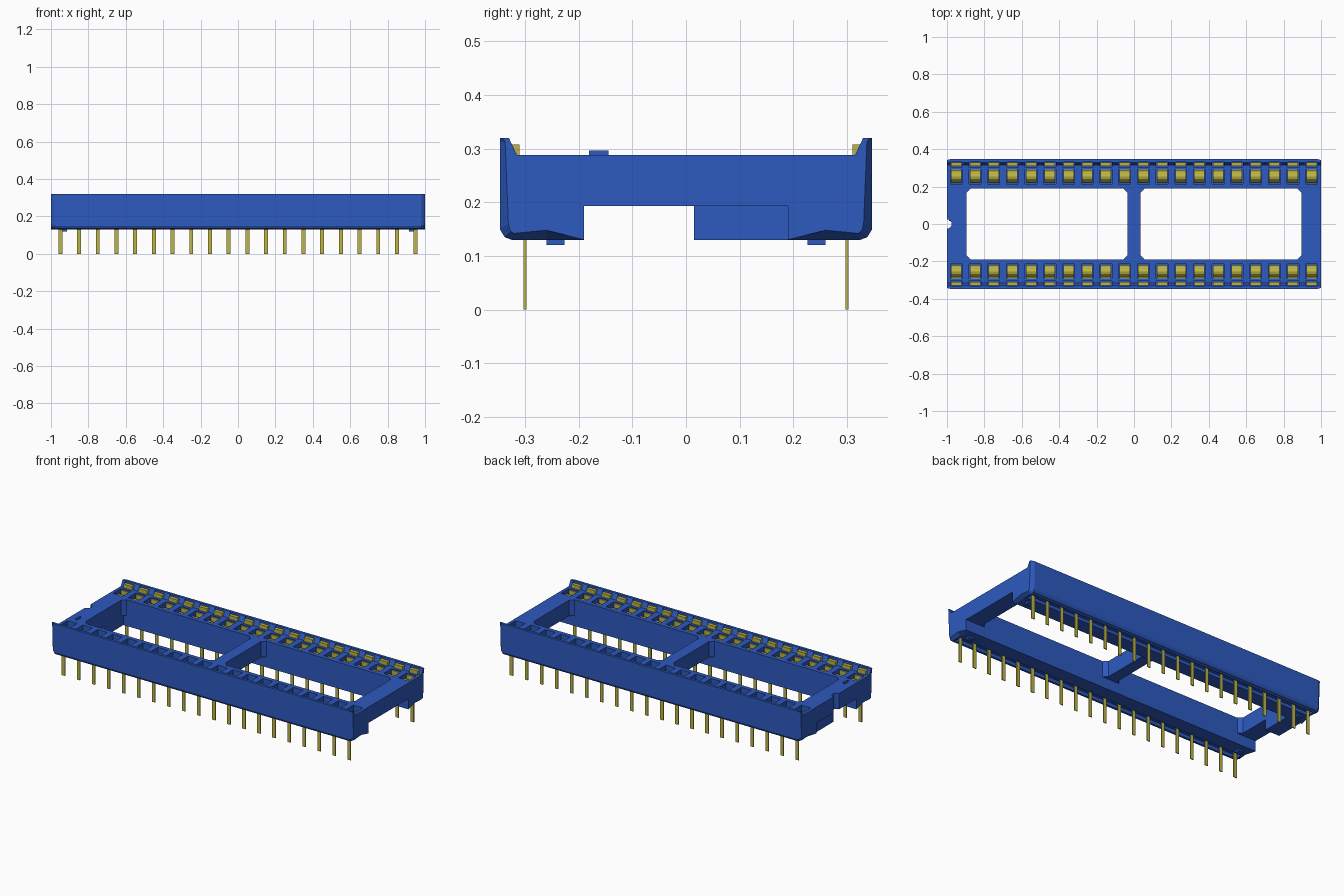
import bpy, bmesh, math

if "Cube" in bpy.data.objects:
    bpy.data.objects.remove(bpy.data.objects["Cube"])


def material(name, rgb):
    m = bpy.data.materials.new(name)
    m.use_nodes = True
    m.diffuse_color = (*rgb, 1)
    m.node_tree.nodes["Principled BSDF"].inputs["Base Color"].default_value = (*rgb, 1)
    return m


blue = material("blue plastic", (0.026, 0.10, 0.52))
gold = material("gold metal", (0.50, 0.46, 0.06))


def finish(name, bm, mat):
    bmesh.ops.recalc_face_normals(bm, faces=bm.faces)
    me = bpy.data.meshes.new(name)
    bm.to_mesh(me)
    bm.free()
    me.materials.append(mat)
    ob = bpy.data.objects.new(name, me)
    bpy.context.collection.objects.link(ob)
    return ob


def loft(bm, rings):
    """Skin matching rings of 3D points and cap both ends."""
    rows = [[bm.verts.new(p) for p in ring] for ring in rings]
    n = len(rows[0])
    for a, b in zip(rows, rows[1:]):
        for i in range(n):
            j = (i + 1) % n
            bm.faces.new((a[i], a[j], b[j], b[i]))
    bm.faces.new(rows[0])
    bm.faces.new(rows[-1][::-1])


def box(bm, x0, x1, y0, y1, z0, z1):
    loft(bm, [[(x0, y0, z), (x1, y0, z), (x1, y1, z), (x0, y1, z)] for z in (z0, z1)])


def strip(bm, x0, x1, path, t):
    """Thin metal ribbon following a (y, z) path."""
    ring = path + [(y, z - t) for y, z in reversed(path)]
    loft(bm, [[(x, y, z) for y, z in ring] for x in (x0, x1)])


def cut(ob, cutter):
    cutter.hide_render = True
    cutter.hide_viewport = True
    mod = ob.modifiers.new("pockets", "BOOLEAN")
    mod.operation = "DIFFERENCE"
    mod.solver = "EXACT"
    mod.object = cutter


# Cross-section of a side rail, and its tapered version at the ends
rail = [(0.19, 0.13), (0.26, 0.13), (0.325, 0.13), (0.338, 0.135), (0.347, 0.15),
        (0.347, 0.312), (0.347, 0.32), (0.33, 0.32), (0.315, 0.288), (0.19, 0.288)]
rail_end = [(0.19, 0.13), (0.26, 0.148), (0.32, 0.142), (0.327, 0.146), (0.331, 0.16),
            (0.337, 0.312), (0.342, 0.32), (0.33, 0.32), (0.315, 0.288), (0.19, 0.288)]
stations = [-0.95 + 0.1 * i for i in range(20)]

for s, side in ((-1, "front"), (1, "back")):
    # Rail with lip
    bm = bmesh.new()
    sections = ((-1, rail_end), (-0.98, rail), (0.98, rail), (1, rail_end))
    loft(bm, [[(x, s * y, z) for y, z in ring] for x, ring in sections])
    rail_ob = finish(side + "_rail", bm, blue)

    # Contact pockets, lip slots and the groove underneath
    bm = bmesh.new()
    for x in stations:
        box(bm, x - 0.032, x + 0.032, s * 0.215, s * 0.291, 0.17, 0.4)
        box(bm, x - 0.032, x + 0.032, s * 0.306, s * 0.332, 0.17, 0.4)
    box(bm, -0.97, 0.97, s * 0.275, s * 0.318, 0.1, 0.15)
    cut(rail_ob, finish(side + "_pocket_cutter", bm, blue))

    # Pins, upright blades and arched springs
    bm = bmesh.new()
    arch = []
    for k in range(9):
        a = math.pi * k / 8
        arch.append((s * (0.253 - 0.035 * math.cos(a)), 0.215 + 0.055 * math.sin(a)))
    for x in stations:
        box(bm, x - 0.0105, x + 0.0105, s * 0.2975, s * 0.3025, 0, 0.16)
        box(bm, x - 0.028, x + 0.028, s * 0.31, s * 0.33, 0.168, 0.308)
        box(bm, x - 0.028, x + 0.028, s * 0.284, s * 0.2905, 0.168, 0.282)
        strip(bm, x - 0.028, x + 0.028, arch, 0.012)
    finish(side + "_contacts", bm, gold)

    # Standoff feet
    bm = bmesh.new()
    for x in (-0.93, 0.93):
        box(bm, x - 0.016, x + 0.016, s * 0.226, s * 0.26, 0.12, 0.14)
    finish(side + "_feet", bm, blue)


def prism(name, outline, z0, z1):
    bm = bmesh.new()
    loft(bm, [[(x, y, z) for x, y in outline] for z in (z0, z1)])
    return finish(name, bm, blue)


# Cross bars, flared where they meet the rails
W, F = 0.19, 0.022
prism("middle_bar", [(-0.035 - F, -W), (0.035 + F, -W), (0.035, F - W), (0.035, W - F),
                     (0.035 + F, W), (-0.035 - F, W), (-0.035, W - F), (-0.035, F - W)],
      0.193, 0.288)
inner = [(0.895 - F, W), (0.895, W - F), (0.895, F - W), (0.895 - F, -W)]
prism("left_end_bar", [(1, -W), (1, W)] + inner, 0.193, 0.288)

# Right end bar has the orientation notch
notch = []
for k in range(9):
    a = math.pi * (k / 8 - 0.5)
    notch.append((-1 + 0.025 * math.cos(a), 0.025 * math.sin(a)))
prism("right_end_bar", [(-1, -W)] + notch + [(-1, W)] + [(-x, y) for x, y in inner],
      0.193, 0.288)

# Key block below the notched end, and a raised mark on top
bm = bmesh.new()
box(bm, -0.99, -0.895, 0.015, 0.19, 0.13, 0.194)
finish("key_block", bm, blue)
bm = bmesh.new()
box(bm, -0.955, -0.943, -0.181, -0.144, 0.28, 0.296)
finish("orientation_mark", bm, blue)
